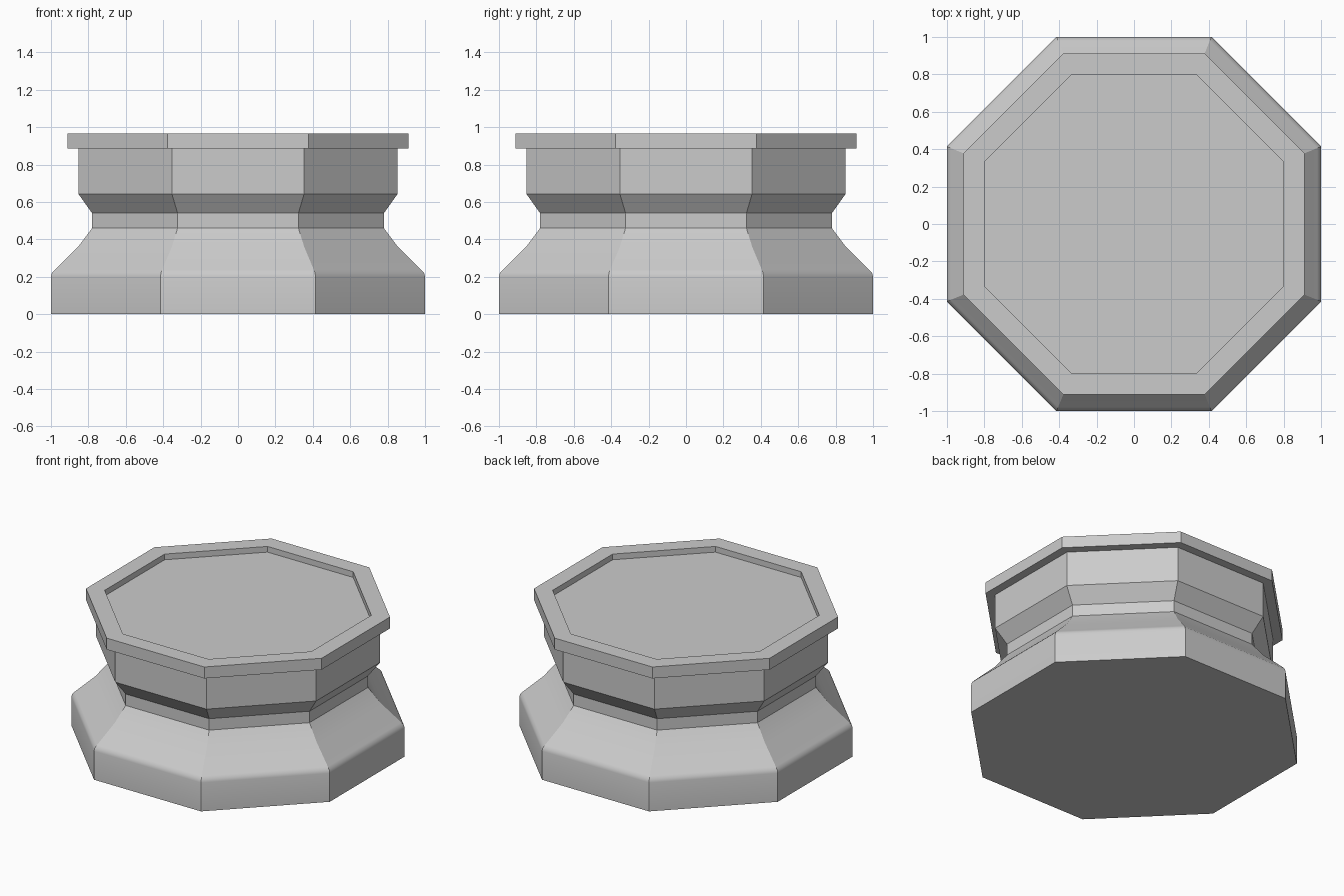
import bpy, bmesh, math

if "Cube" in bpy.data.objects:
    bpy.data.objects.remove(bpy.data.objects["Cube"])

SIDES = 8


def octagon_ring(bm, apothem, z):
    r = apothem / math.cos(math.pi / SIDES)
    angles = [(i + 0.5) * 2 * math.pi / SIDES for i in range(SIDES)]
    return [bm.verts.new((r * math.cos(a), r * math.sin(a), z)) for a in angles]


def octagon_solid(name, profile):
    """Stack octagons along an (apothem, z) profile and cap both ends."""
    bm = bmesh.new()
    rings = [octagon_ring(bm, a, z) for a, z in profile]
    for low, high in zip(rings, rings[1:]):
        for i in range(SIDES):
            j = (i + 1) % SIDES
            bm.faces.new((low[i], low[j], high[j], high[i]))
    bm.faces.new(rings[0][::-1])
    bm.faces.new(rings[-1])
    bmesh.ops.recalc_face_normals(bm, faces=bm.faces)
    mesh = bpy.data.meshes.new(name)
    bm.to_mesh(mesh)
    bm.free()
    obj = bpy.data.objects.new(name, mesh)
    bpy.context.collection.objects.link(obj)
    bpy.ops.object.select_all(action='DESELECT')
    obj.select_set(True)
    bpy.context.view_layer.objects.active = obj
    bpy.ops.object.shade_smooth_by_angle(angle=math.radians(30))
    return obj


# One pedestal: flared foot, narrow waist, drum, overhanging rim, recessed top
octagon_solid("octagonal_pedestal", [
    (1.00, 0.00), (1.00, 0.20), (0.995, 0.22), (0.98, 0.237),  # foot
    (0.855, 0.36), (0.78, 0.46), (0.78, 0.54),                 # flare and waist
    (0.853, 0.643), (0.853, 0.887),                            # drum
    (0.912, 0.887), (0.912, 0.967),                            # rim
    (0.80, 0.967), (0.80, 0.927),                              # recessed top
])
